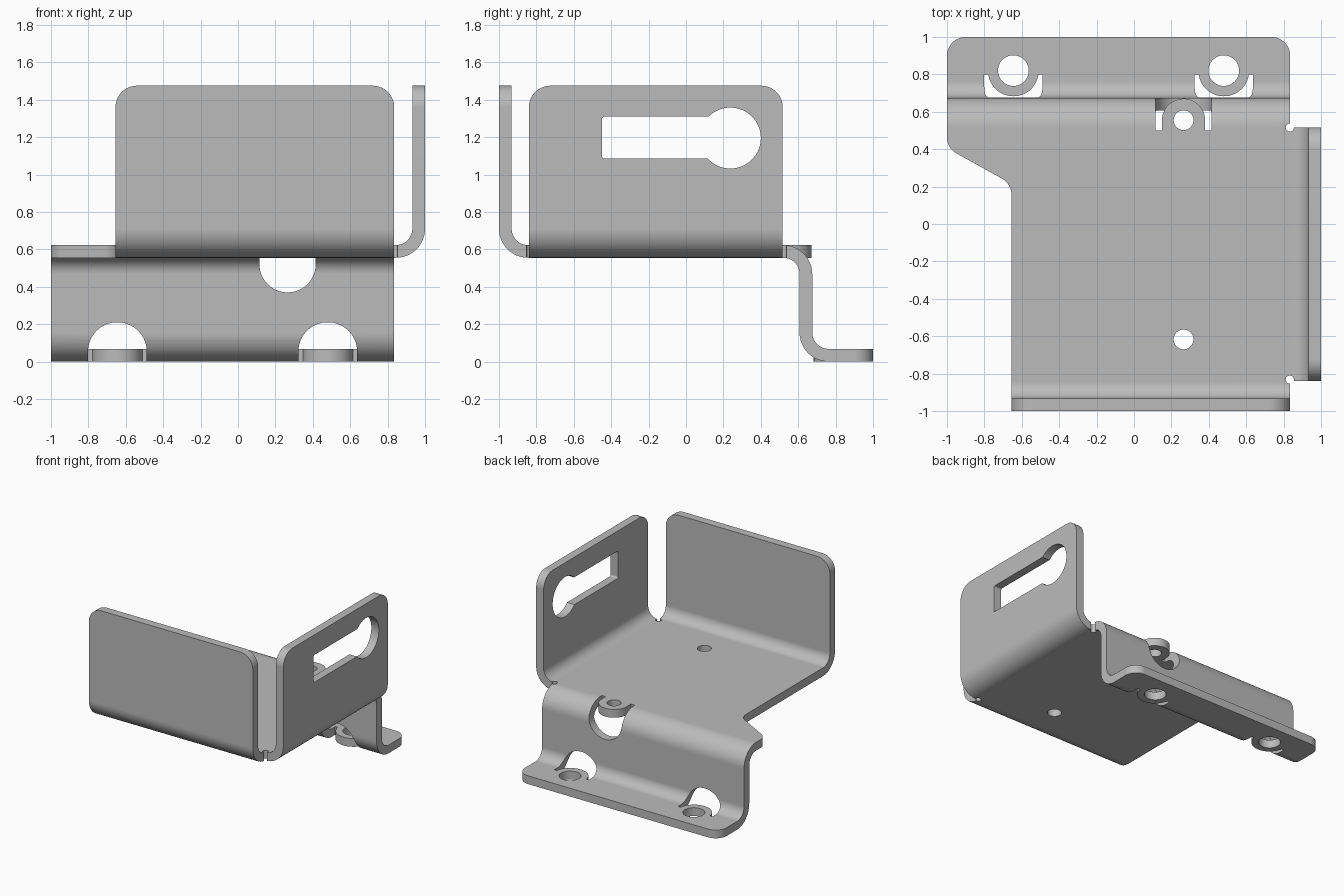
import bpy
import bmesh
import math
from mathutils import Vector

cube = bpy.data.objects.get("Cube")
if cube:
    bpy.data.objects.remove(cube, do_unlink=True)

# One flat grey for the whole folded sheet
grey = bpy.data.materials.new("sheet_grey")
grey.use_nodes = True
colour = (0.5, 0.5, 0.5, 1)
grey.diffuse_color = colour
grey.node_tree.nodes["Principled BSDF"].inputs["Base Color"].default_value = colour

# Shared levels of the folded sheet
BOTTOM, TOP = 0.555, 0.623
THICK = TOP - BOTTOM
HEIGHT = 1.475
R_OUT, R_IN = 0.155, 0.087
LEFT, RIGHT = -0.655, 0.835


def rounded(corners, steps=12):
    """Closed outline from (a, b, radius) corners."""
    out = []
    for i, (a, b, r) in enumerate(corners):
        p = Vector((a, b))
        if r == 0:
            out.append(p)
            continue
        u = (Vector(corners[i - 1][:2]) - p).normalized()
        v = (Vector(corners[(i + 1) % len(corners)][:2]) - p).normalized()
        half = u.angle(v) / 2
        centre = p + (u + v).normalized() * (r / math.sin(half))
        start = p + u * (r / math.tan(half)) - centre
        end = p + v * (r / math.tan(half)) - centre
        a0 = math.atan2(start.y, start.x)
        sweep = (math.atan2(end.y, end.x) - a0 + math.pi) % math.tau - math.pi
        for k in range(steps + 1):
            t = a0 + sweep * k / steps
            out.append(centre + r * Vector((math.cos(t), math.sin(t))))
    return out


def circle(a, b, r, n=48):
    return [Vector((a + r * math.cos(math.tau * k / n),
                    b + r * math.sin(math.tau * k / n))) for k in range(n)]


def u_shape(centre, r, open_end, round_end):
    """Strip with one straight end and one half-round end."""
    rr = r * 0.995
    return rounded([(centre - r, open_end, 0), (centre - r, round_end, rr),
                    (centre + r, round_end, rr), (centre + r, open_end, 0)], 20)


def prism(name, outline, axis, lo, hi):
    place = {"x": lambda p, t: (t, p.x, p.y),
             "y": lambda p, t: (p.x, t, p.y),
             "z": lambda p, t: (p.x, p.y, t)}[axis]
    bm = bmesh.new()
    low = [bm.verts.new(place(p, lo)) for p in outline]
    high = [bm.verts.new(place(p, hi)) for p in outline]
    bm.faces.new(low)
    bm.faces.new(high)
    for i in range(len(low)):
        bm.faces.new((low[i - 1], low[i], high[i], high[i - 1]))
    bmesh.ops.recalc_face_normals(bm, faces=bm.faces)
    mesh = bpy.data.meshes.new(name)
    bm.to_mesh(mesh)
    bm.free()
    mesh.materials.append(grey)
    obj = bpy.data.objects.new(name, mesh)
    bpy.context.collection.objects.link(obj)
    return obj


def combine(obj, tool, operation):
    """Apply a boolean and discard the tool."""
    tool.hide_render = True
    mod = obj.modifiers.new("combine", "BOOLEAN")
    mod.operation = operation
    mod.solver = "EXACT"
    mod.object = tool
    bpy.context.view_layer.objects.active = obj
    bpy.ops.object.modifier_apply(modifier=mod.name)
    bpy.data.objects.remove(tool, do_unlink=True)


# Front wall, floor, riser and foot as one folded section
section = rounded([
    (-1, HEIGHT, 0), (-1, BOTTOM, R_OUT), (0.607, BOTTOM, R_IN),
    (0.607, 0, R_OUT), (1, 0, 0), (1, THICK, 0),
    (0.675, THICK, R_IN), (0.675, TOP, R_OUT),
    (-1 + THICK, TOP, R_IN), (-1 + THICK, HEIGHT, 0)])
bracket = prism("folded_bracket", section, "x", -1.1, 0.95)

# Trim to the plan outline
plan = rounded([
    (RIGHT, -1.1, 0), (RIGHT, 1, 0.1), (-1, 1, 0.1),
    (-1, 0.405, 0.1), (LEFT, 0.215, 0.1), (LEFT, -1.1, 0)])
combine(bracket, prism("plan_trim", plan, "z", -0.2, 2), "INTERSECT")

# Round the top corners of the front wall
front = rounded([
    (-1.2, -0.2, 0), (1.2, -0.2, 0), (1.2, 0.8, 0), (RIGHT, 0.8, 0),
    (RIGHT, HEIGHT, 0.115), (LEFT, HEIGHT, 0.115), (LEFT, 0.8, 0), (-1.2, 0.8, 0)])
combine(bracket, prism("front_trim", front, "y", -1.2, 1.2), "INTERSECT")

# Two foot tabs standing free of arched openings
for x in (-0.645, 0.48):
    combine(bracket, prism("arch", u_shape(x, 0.157, -0.1, 0.21), "y", 0.5, 0.8), "DIFFERENCE")
    combine(bracket, prism("foot_tab", u_shape(x, 0.135, 0.83, 0.683), "z", 0, THICK), "UNION")
    combine(bracket, prism("foot_hole", circle(x, 0.82, 0.082), "z", -0.1, 0.2), "DIFFERENCE")

# Upper tab reaching out over the riser opening
TAB_X = 0.265
combine(bracket, prism("riser_opening", u_shape(TAB_X, 0.15, 0.8, 0.37), "y", 0.5, 0.8), "DIFFERENCE")
combine(bracket, prism("upper_tab", u_shape(TAB_X, 0.115, 0.46, 0.67), "z", BOTTOM, TOP), "UNION")

# Side wall with rounded corners and a keyhole
side_section = rounded([
    (0.8, BOTTOM, 0), (1, BOTTOM, R_OUT), (1, HEIGHT, 0),
    (1 - THICK, HEIGHT, 0), (1 - THICK, TOP, R_IN), (0.8, TOP, 0)])
side = prism("side_wall", side_section, "y", -1, 0.7)
side_trim = rounded([(-0.84, 0, 0), (0.517, 0, 0),
                     (0.517, HEIGHT, 0.115), (-0.84, HEIGHT, 0.115)])
combine(side, prism("side_trim", side_trim, "x", 0.5, 1.2), "INTERSECT")
slot = rounded([(-0.45, 1.085, 0.015), (0.2, 1.085, 0), (0.2, 1.31, 0), (-0.45, 1.31, 0.015)], 4)
combine(side, prism("key_slot", slot, "x", 0.7, 1.2), "DIFFERENCE")
combine(side, prism("key_circle", circle(0.237, 1.195, 0.163, 64), "x", 0.7, 1.2), "DIFFERENCE")
combine(bracket, side, "UNION")

# Floor holes and bend reliefs
for x, y, r in ((TAB_X, -0.617, 0.053), (TAB_X, 0.555, 0.053),
                (0.833, -0.832, 0.022), (0.833, 0.516, 0.022)):
    combine(bracket, prism("floor_hole", circle(x, y, r), "z", 0.45, 0.75), "DIFFERENCE")

# Smooth bends, crisp edges, flat panels
bpy.ops.object.select_all(action="DESELECT")
bracket.select_set(True)
bpy.context.view_layer.objects.active = bracket
bpy.ops.object.shade_smooth_by_angle(angle=math.radians(30))
weighted = bracket.modifiers.new("flat_panels", "WEIGHTED_NORMAL")
weighted.keep_sharp = True
